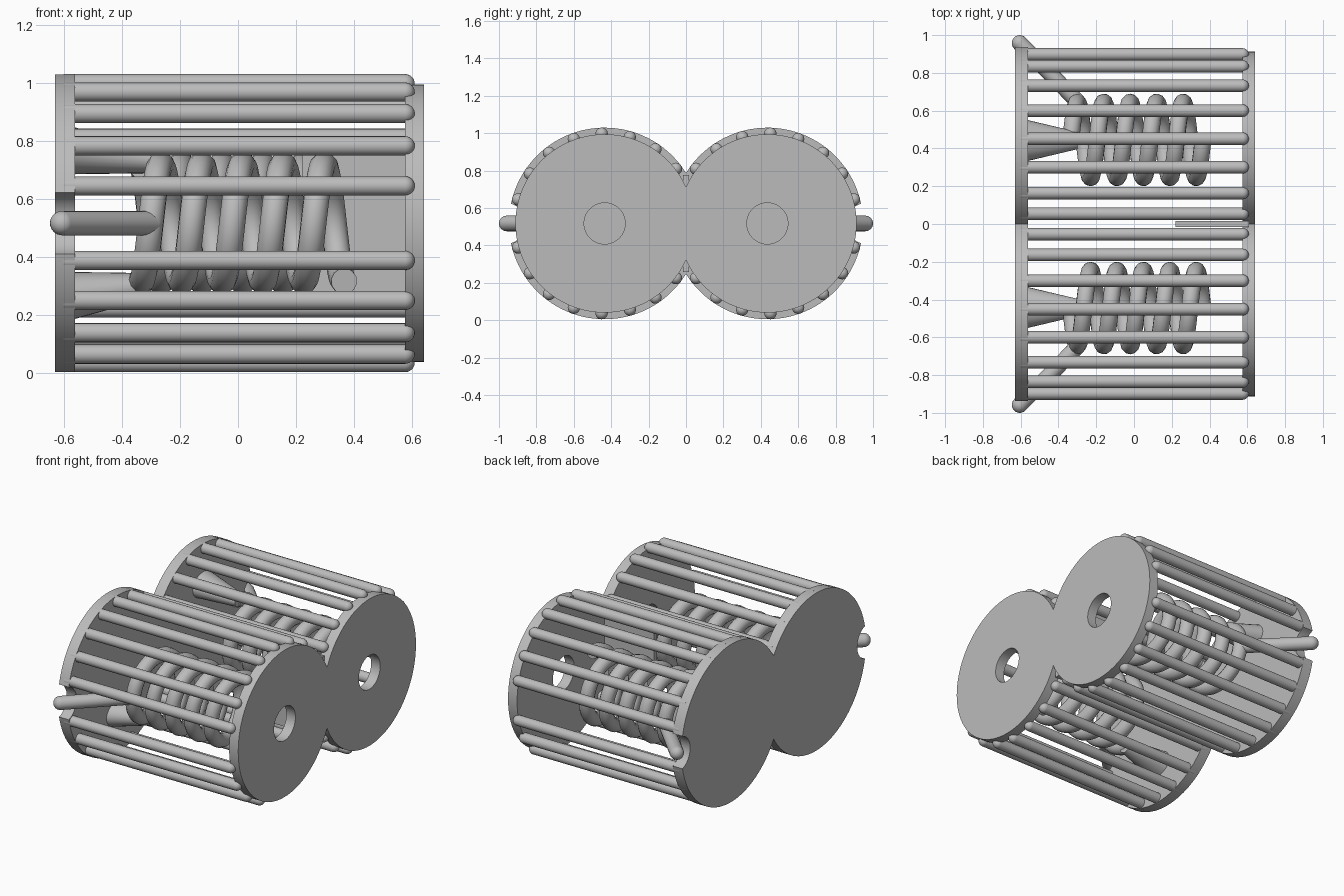
import bpy, bmesh, math
from mathutils import Vector, Matrix

if "Cube" in bpy.data.objects:
    bpy.data.objects.remove(bpy.data.objects["Cube"])

ZC, YC = 0.517, 0.435          # drum axis height and sideways offset
BAR_R, BAR_RING = 0.033, 0.48
COIL_R, WIRE_R, PITCH, COIL_X = 0.2, 0.045, 0.14, -0.3

grey = bpy.data.materials.new("plain grey")
grey.use_nodes = True
grey.diffuse_color = (0.5, 0.5, 0.5, 1)
grey.node_tree.nodes["Principled BSDF"].inputs["Base Color"].default_value = (0.5, 0.5, 0.5, 1)


def finish(obj):
    """Give the material and smooth shading with sharp edges."""
    obj.data.materials.clear()
    obj.data.materials.append(grey)
    bpy.ops.object.select_all(action="DESELECT")
    obj.select_set(True)
    bpy.context.view_layer.objects.active = obj
    if obj.type == "CURVE":
        bpy.ops.object.convert(target="MESH")
    bpy.ops.object.shade_smooth_by_angle(angle=math.radians(35))
    return bpy.context.view_layer.objects.active


def link(name, data):
    obj = bpy.data.objects.new(name, data)
    bpy.context.collection.objects.link(obj)
    return obj


def mesh_part(name, bm):
    me = bpy.data.meshes.new(name)
    bm.to_mesh(me)
    bm.free()
    return finish(link(name, me))


def add_rod(bm, p0, p1, r0, r1, round_at=()):
    """Tapered round rod, with balls at chosen ends."""
    p0, p1 = Vector(p0), Vector(p1)
    d = p1 - p0
    turn = d.to_track_quat("Z", "Y").to_matrix().to_4x4()
    bmesh.ops.create_cone(bm, cap_ends=True, segments=20, radius1=r0, radius2=r1,
                          depth=d.length, matrix=Matrix.Translation((p0 + p1) / 2) @ turn)
    for p in round_at:
        bmesh.ops.create_uvsphere(bm, u_segments=20, v_segments=12, radius=r0,
                                  matrix=Matrix.Translation(p) @ turn)


def add_loop(curve, pts):
    sp = curve.splines.new("POLY")
    sp.points.add(len(pts) - 1)
    for p, co in zip(sp.points, pts):
        p.co = (*co, 1)
    return sp


def arc(cy, r, a0, a1, n):
    return [(cy + r * math.cos(a0 + (a1 - a0) * i / n),
             r * math.sin(a0 + (a1 - a0) * i / n), 0) for i in range(n + 1)]


def plate(name, x0, x1, r, notch=0.0, hole=0.0):
    """Figure-eight end plate standing across the x axis."""
    cu = bpy.data.curves.new(name, "CURVE")
    cu.dimensions, cu.fill_mode = "2D", "BOTH"
    cu.extrude = (x1 - x0) / 2
    waist = math.acos(-YC / r) - 0.002
    if notch:
        # Bite out of the outer rim, centred just outside the lobe
        cy = YC + r + 0.02
        d = cy - YC
        bite = math.acos((d * d + r * r - notch * notch) / (2 * d * r))
        inner = math.acos((d * d + notch * notch - r * r) / (2 * d * notch))
        lobe = (arc(YC, r, -waist, -bite, 40)
                + arc(cy, notch, math.pi + inner, math.pi - inner, 16)[1:-1]
                + arc(YC, r, bite, waist, 40))
    else:
        lobe = arc(YC, r, -waist, waist, 80)
    loop = lobe + [(-u, -v, 0) for u, v, _ in lobe]
    add_loop(cu, loop).use_cyclic_u = True
    if hole:
        for s in (-1, 1):
            add_loop(cu, arc(s * YC, hole, 0, math.tau, 40)[:-1]).use_cyclic_u = True
    obj = link(name, cu)
    obj.rotation_euler = (math.pi / 2, 0, math.pi / 2)
    obj.location = ((x0 + x1) / 2, 0, ZC)
    finish(obj)


# End plates
plate("notched_end_plate", -0.63, -0.56, 0.512, notch=0.11)
plate("holed_end_plate", 0.575, 0.64, 0.477, hole=0.11)

# Web between the two drums
bm = bmesh.new()
bmesh.ops.create_cube(bm, size=1, matrix=Matrix.Translation((0.415, 0, ZC))
                      @ Matrix.Diagonal((0.39, 0.03, 0.52, 1)))
mesh_part("centre_web", bm)

for s, side in ((-1, "front"), (1, "back")):
    # The back drum is the front one turned half round about the x axis
    def place(x, out, up):
        return (x, s * out, ZC - s * up)

    # Cage bars
    bm = bmesh.new()
    for k in range(8):
        a = math.radians(15.5 + 18.15 * k)
        for flip in (-1, 1):
            out, up = YC + BAR_RING * math.cos(a), flip * BAR_RING * math.sin(a)
            tip = place(0.575, out, up)
            add_rod(bm, place(-0.6, out, up), tip, BAR_R, BAR_R, [tip])
    mesh_part(side + "_cage_bars", bm)

    # Coil
    cu = bpy.data.curves.new(side + "_coil", "CURVE")
    cu.dimensions, cu.bevel_depth = "3D", WIRE_R
    cu.bevel_resolution, cu.use_fill_caps = 4, True
    pts = []
    for i in range(241):
        t = -0.25 + 5 * i / 240
        a = math.tau * t
        pts.append(place(COIL_X + PITCH * t, YC + 0.01 + COIL_R * math.cos(a),
                         COIL_R * math.sin(a)))
    add_loop(cu, pts)
    finish(link(side + "_coil", cu))

    # Lead rod through the notch
    bm = bmesh.new()
    tip, joint = place(-0.605, 0.958, 0), place(-0.3, 0.65, 0)
    add_rod(bm, tip, joint, 0.042, 0.042, [tip, joint])
    mesh_part(side + "_lead_rod", bm)

    # Flared foot joining the coil to the plate
    bm = bmesh.new()
    rings = []
    for x, up, half_y, half_z in ((-0.57, -0.25, 0.11, 0.082), (-0.3, -0.215, 0.046, 0.043)):
        rings.append([bm.verts.new(place(x, YC + 0.007 + half_y * math.cos(math.tau * i / 28),
                                         up + half_z * math.sin(math.tau * i / 28)))
                      for i in range(28)])
    for i in range(28):
        j = (i + 1) % 28
        bm.faces.new((rings[0][i], rings[0][j], rings[1][j], rings[1][i]))
    for ring in rings:
        bm.faces.new(ring)
    bmesh.ops.recalc_face_normals(bm, faces=bm.faces)
    mesh_part(side + "_coil_foot", bm)
